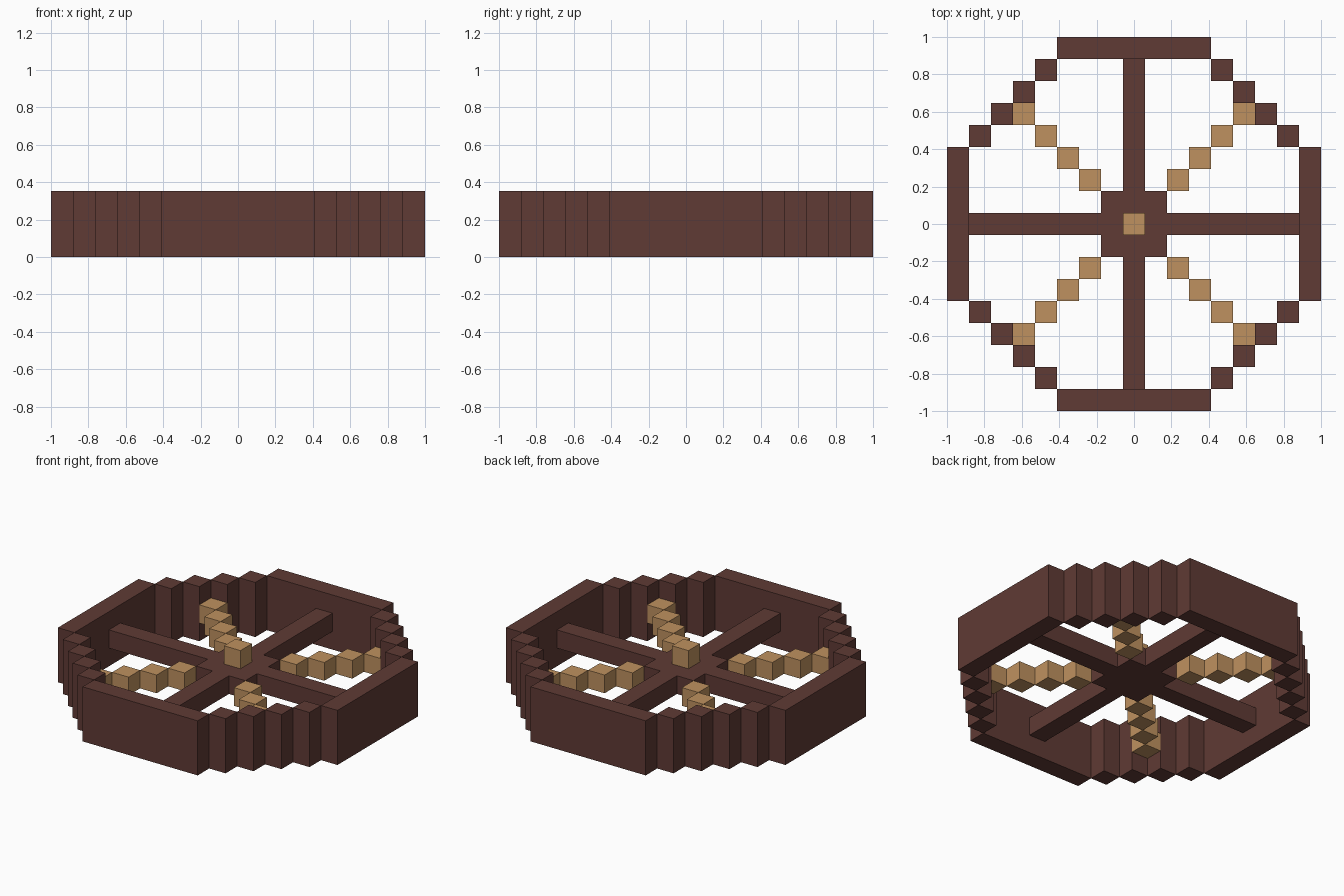
import bpy, bmesh
from mathutils import Vector

if "Cube" in bpy.data.objects:
    bpy.data.objects.remove(bpy.data.objects["Cube"])

U = 2 / 17  # one block


def material(name, rgb):
    m = bpy.data.materials.new(name)
    m.diffuse_color = (*rgb, 1)
    m.use_nodes = True
    m.node_tree.nodes["Principled BSDF"].inputs["Base Color"].default_value = m.diffuse_color
    return m


DARK = material("dark brown wood", (0.115, 0.043, 0.035))
TAN = material("tan wood", (0.52, 0.285, 0.115))


def blocks(name, boxes, mat, open_dirs=()):
    """Boxes given as (centre x, centre y, size x, size y, z low, z high) in blocks.
    Faces pointing in open_dirs are buried in a neighbour and left out."""
    bm = bmesh.new()
    for cx, cy, sx, sy, z0, z1 in boxes:
        verts = bmesh.ops.create_cube(bm, size=1)["verts"]
        for v in verts:
            v.co = Vector((cx + v.co.x * sx, cy + v.co.y * sy,
                           (z0 + z1) / 2 + v.co.z * (z1 - z0))) * U
    bm.normal_update()
    hidden = [f for f in bm.faces if any(f.normal.dot(Vector(d)) > 0.9 for d in open_dirs)]
    bmesh.ops.delete(bm, geom=hidden, context='FACES')
    me = bpy.data.meshes.new(name)
    bm.to_mesh(me)
    bm.free()
    me.materials.append(mat)
    ob = bpy.data.objects.new(name, me)
    bpy.context.collection.objects.link(ob)
    return ob


SIGNS = [(1, 1), (-1, 1), (-1, -1), (1, -1)]

# Rim: four straight sides and stepped corners, three blocks tall
rim = [(0, s * 8, 7, 1, 0, 3) for s in (1, -1)]
rim += [(s * 8, 0, 1, 7, 0, 3) for s in (1, -1)]
rim += [(sx * i, sy * (11 - i), 1, 1, 0, 3) for sx, sy in SIGNS for i in range(4, 8)]
blocks("wheel_rim", rim, DARK)

# Hub and straight spokes in the middle layer
blocks("hub", [(0, 0, 3, 3, 1, 2)], DARK)
X_ENDS, Y_ENDS = [(1, 0, 0), (-1, 0, 0)], [(0, 1, 0), (0, -1, 0)]
blocks("side_spokes", [(s * 4.5, 0, 6, 1, 1, 2) for s in (1, -1)], DARK, X_ENDS)
blocks("front_back_spokes", [(0, s * 4.5, 1, 6, 1, 2) for s in (1, -1)], DARK, Y_ENDS)

# Diagonal spokes of single tan blocks
blocks("diagonal_spokes",
       [(sx * i, sy * i, 1, 1, 1, 2) for sx, sy in SIGNS for i in range(2, 6)], TAN)

# Axle peg on top of the hub
blocks("axle_peg", [(0, 0, 1, 1, 2, 3)], TAN, [(0, 0, -1)])
